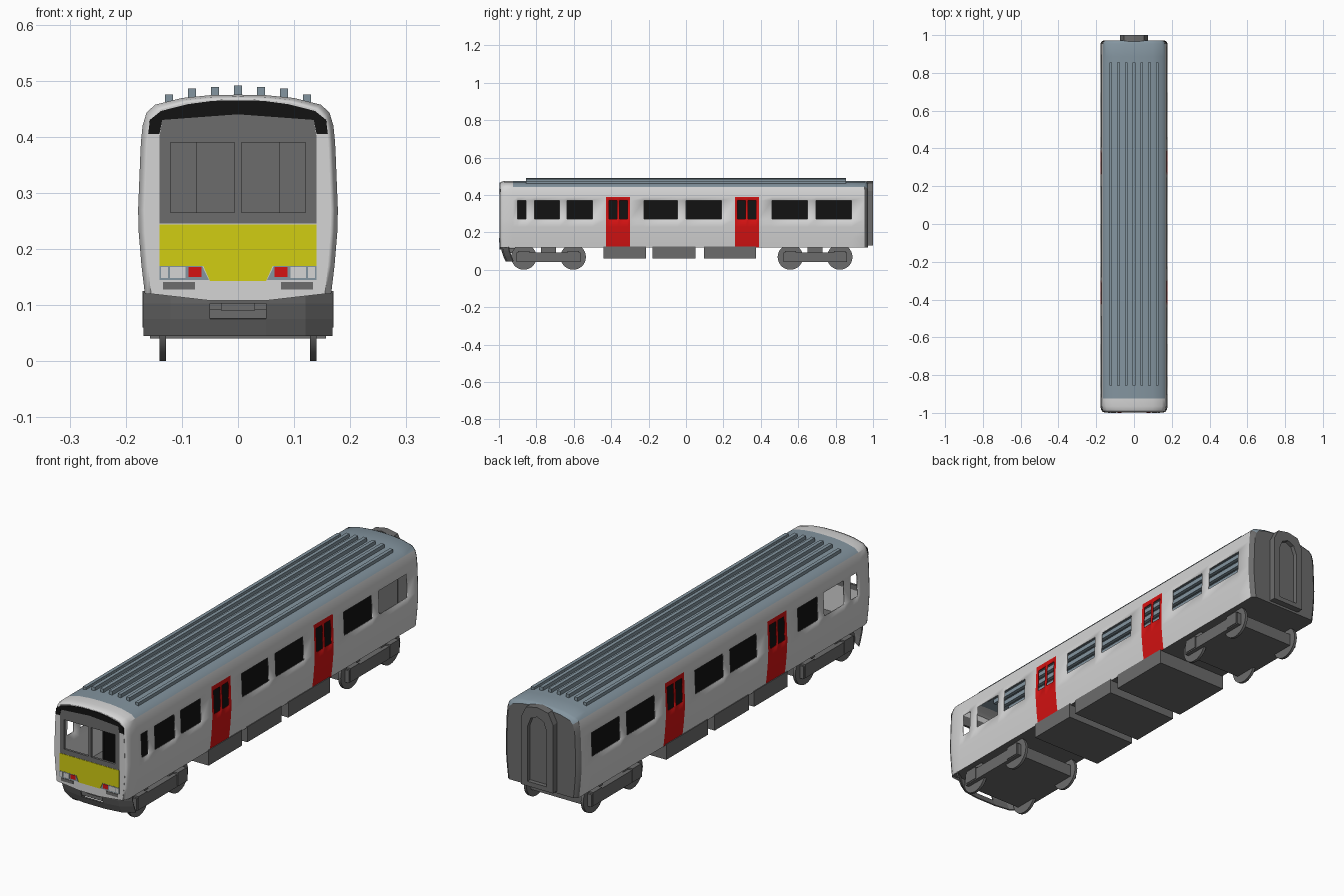
import bpy, bmesh, math
from mathutils import Matrix

if "Cube" in bpy.data.objects:
    bpy.data.objects.remove(bpy.data.objects["Cube"])


def material(name, r, g, b):
    m = bpy.data.materials.new(name)
    m.diffuse_color = (r, g, b, 1)
    m.use_nodes = True
    m.node_tree.nodes["Principled BSDF"].inputs["Base Color"].default_value = m.diffuse_color
    return m


WHITE = material("body_white", .66, .66, .66)
SLATE = material("roof_slate", .23, .30, .35)
GREY = material("dark_grey", .15, .15, .15)
RED = material("door_red", .66, .006, .006)
YELLOW = material("panel_yellow", .64, .61, .006)
BLACK = material("black", .006, .006, .006)


def finish(name, bm, mats, smooth=False):
    me = bpy.data.meshes.new(name)
    bm.to_mesh(me)
    bm.free()
    for m in mats:
        me.materials.append(m)
    ob = bpy.data.objects.new(name, me)
    bpy.context.collection.objects.link(ob)
    if smooth:
        bpy.ops.object.select_all(action='DESELECT')
        ob.select_set(True)
        bpy.context.view_layer.objects.active = ob
        bpy.ops.object.shade_smooth_by_angle(angle=math.radians(30))
    return ob


def box(name, x0, x1, y0, y1, z0, z1, mat):
    bm = bmesh.new()
    bmesh.ops.create_cube(bm, size=1)
    bmesh.ops.scale(bm, vec=(x1 - x0, y1 - y0, z1 - z0), verts=bm.verts)
    bmesh.ops.translate(bm, vec=((x0 + x1) / 2, (y0 + y1) / 2, (z0 + z1) / 2), verts=bm.verts)
    return finish(name, bm, [mat])


def plate(name, pts, y0, y1, mat):
    """Prism along y from an (x, z) outline, plus its mirror image in x."""
    bm = bmesh.new()
    for s in (1, -1):
        lo = [bm.verts.new((s * x, y0, z)) for x, z in pts]
        hi = [bm.verts.new((s * x, y1, z)) for x, z in pts]
        bm.faces.new(lo)
        bm.faces.new(hi[::-1])
        for i in range(len(pts)):
            j = (i + 1) % len(pts)
            bm.faces.new((lo[j], lo[i], hi[i], hi[j]))
    bmesh.ops.recalc_face_normals(bm, faces=bm.faces)
    return finish(name, bm, [mat])


def rect(x0, x1, z0, z1):
    return [(x0, z0), (x1, z0), (x1, z1), (x0, z1)]


# Body shell: half cross-section lofted along y, with window openings left out
HALF = [(.166, .12), (.172, .17), (.177, .23), (.178, .27), (.174, .37), (.173, .39),
        (.170, .42), (.163, .443), (.148, .457), (.10, .469), (.05, .474), (0, .475)]
DOORS = [-.3625, .325]
WINDOWS = [(-.90, -.855), (-.81, -.675), (-.635, -.50), (-.225, -.045), (0, .19),
           (.46, .65), (.695, .885)]
for d in DOORS:
    WINDOWS += [(d - .05, d - .006), (d + .006, d + .05)]
INSET = {-.995: .012, -.985: .005, -.965: 0, -.925: 0, .955: 0, .965: .006, .972: .016}


def section(inset):
    half = [(x * (1 - inset / .178), z - (inset * .7 if z > .4 else 0)) for x, z in HALF]
    return half + [(-x, z) for x, z in half[-2::-1]]


stations = sorted(set(list(INSET) + [y for w in WINDOWS for y in w]
                      + [d + s * .064 for d in DOORS for s in (-1, 1)]))
bm = bmesh.new()
rings = [[bm.verts.new((x, y, z)) for x, z in section(INSET.get(y, 0))] for y in stations]
n = len(rings[0])
for a, b in zip(rings, rings[1:]):
    for i in range(n):
        j = (i + 1) % n
        y = (a[0].co.y + b[0].co.y) / 2
        z = (a[i].co.z + a[j].co.z) / 2
        if .27 < z < .37 and any(p < y < q for p, q in WINDOWS):
            continue
        f = bm.faces.new((a[i], b[i], b[j], a[j]))
        if j == 0:
            f.material_index = 2
        elif z > .443:
            f.material_index = 1 if y > -.925 else 0
        elif y > .955:
            f.material_index = 2
        elif z < .39 and any(abs(y - d) < .064 for d in DOORS):
            f.material_index = 3
bm.faces.new(rings[-1][::-1]).material_index = 2
body = finish("body_shell", bm, [WHITE, SLATE, GREY, RED], True)
mod = body.modifiers.new("wall", 'SOLIDIFY')
mod.thickness = .004
mod.offset = -1

# Dark interior divider seen through the side windows
box("interior_divider", -.003, .003, -.905, .90, .125, .372, BLACK)

# Roof ribs
for i in range(-3, 4):
    top = (.491, .489, .486, .475)[abs(i)]
    box("roof_rib", i * .041 - .0075, i * .041 + .0075, -.855, .855, .452, top, SLATE)

# Cab front: white surround, windscreen frame, yellow panel, black brow
outline = section(.012)[:len(HALF)]
plate("cab_surround", [(0, .108), (.05, .108)] + outline
      + [(0, .44), (.135, .43), (.14, .40), (.14, .245), (0, .245)], -.996, -.988, WHITE)
for name, pts in (("screen_sill", rect(0, .14, .243, .265)),
                  ("screen_pillar", rect(.12, .14, .265, .39)),
                  ("screen_centre_bar", rect(0, .006, .265, .39)),
                  ("screen_header", [(0, .39), (.14, .39), (.14, .405), (.135, .43), (0, .44)])):
    plate(name, pts, -.996, -.986, GREY)
plate("yellow_panel", [(0, .143), (.05, .143), (.062, .17), (.14, .17), (.14, .244), (0, .244)],
      -.998, -.99, YELLOW)
plate("black_brow", [(0, .44), (.135, .43), (.14, .405), (.16, .405), (.157, .43), (.137, .446),
                     (.09, .458), (.045, .464), (0, .465)], -.998, -.992, BLACK)

# Lamps and lower grilles
plate("lamp_frame", [(.052, .145), (.14, .145), (.14, .17), (.064, .17)], -.9985, -.99, SLATE)
plate("tail_lamp", rect(.065, .088, .15, .168), -1, -.99, RED)
plate("head_lamp", rect(.094, .121, .148, .168), -1, -.99, WHITE)
plate("marker_lamp", rect(.125, .137, .148, .168), -1, -.99, WHITE)
plate("lower_grille", rect(.077, .134, .128, .141), -.998, -.99, GREY)

# Front skirt: curved in plan, raked back, with a coupler opening
bm = bmesh.new()
grid = [[bm.verts.new((x, y + rake, z))
         for x, y in ((-.168, -.95), (-.12, -.98), (-.05, -.99), (.05, -.99), (.12, -.98), (.168, -.95))]
        for z, rake in ((.122, 0), (.103, .003), (.075, .012), (.045, .025))]
for r in range(3):
    for c in range(5):
        if (r, c) != (1, 2):
            bm.faces.new((grid[r + 1][c], grid[r + 1][c + 1], grid[r][c + 1], grid[r][c]))
skirt = finish("front_skirt", bm, [GREY])
mod = skirt.modifiers.new("thickness", 'SOLIDIFY')
mod.thickness = .005
mod.offset = -1
box("coupler", -.03, .03, -.97, -.88, .09, .115, GREY)

# Rear gangway with arched recess
plate("rear_gangway", [(0, .13), (.075, .13), (.075, .42), (.052, .465), (0, .475), (0, .435),
                       (.03, .422), (.045, .385), (.045, .15), (0, .15)], .965, 1, GREY)
plate("gangway_door", [(0, .15), (.045, .15), (.045, .385), (.03, .422), (0, .435)], .965, .982, GREY)

# Underfloor equipment
for y0, y1 in ((-.44, -.215), (-.18, .05), (.095, .375)):
    box("equipment_box", -.17, .17, y0, y1, .06, .125, GREY)

# Bogies and wheels
for yc in (-.735, .69):
    box("bogie_frame", -.157, .157, yc - .17, yc + .17, .04, .093, GREY)
    box("bogie_pivot", -.12, .12, yc - .04, yc + .04, .09, .122, GREY)
    for dy in (-.132, .132):
        for s in (-1, 1):
            bm = bmesh.new()
            bmesh.ops.create_cone(bm, cap_ends=True, segments=28, radius1=.068, radius2=.068, depth=.012,
                                  matrix=Matrix.Translation((s * .134, yc + dy, .068))
                                  @ Matrix.Rotation(math.pi / 2, 4, 'Y'))
            finish("wheel", bm, [GREY], True)
            box("axle_box", min(s * .14, s * .16), max(s * .14, s * .16),
                yc + dy - .03, yc + dy + .03, .045, .1, GREY)
